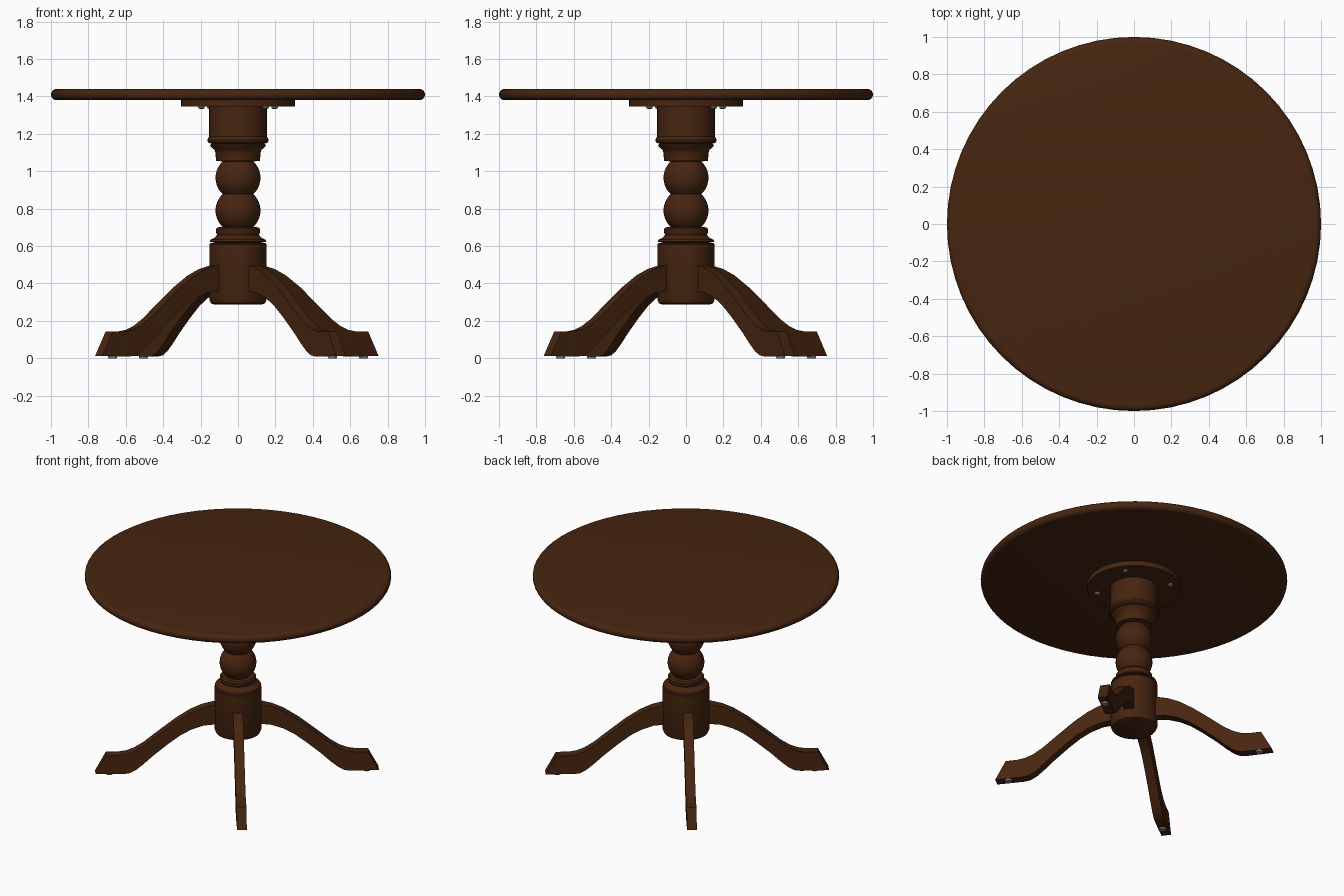
import bpy, bmesh, math
from mathutils import Matrix

cube = bpy.data.objects.get("Cube")
if cube:
    bpy.data.objects.remove(cube, do_unlink=True)


def make_material(name, rgb):
    mat = bpy.data.materials.new(name)
    mat.use_nodes = True
    mat.diffuse_color = (*rgb, 1)
    mat.node_tree.nodes["Principled BSDF"].inputs["Base Color"].default_value = (*rgb, 1)
    return mat


wood = make_material("dark brown wood", (0.062, 0.0185, 0.005))
metal = make_material("grey metal", (0.22, 0.22, 0.22))


def finish(name, bm, mat, angle=35):
    bmesh.ops.recalc_face_normals(bm, faces=bm.faces)
    mesh = bpy.data.meshes.new(name)
    bm.to_mesh(mesh)
    bm.free()
    mesh.materials.append(mat)
    obj = bpy.data.objects.new(name, mesh)
    bpy.context.collection.objects.link(obj)
    bpy.ops.object.select_all(action="DESELECT")
    obj.select_set(True)
    bpy.context.view_layer.objects.active = obj
    bpy.ops.object.shade_smooth_by_angle(angle=math.radians(angle))
    return obj


def lathe(name, profile, mat, steps=48, at=(0, 0, 0)):
    """Spin an (radius, height) outline around the vertical axis."""
    bm = bmesh.new()
    rings = []
    for r, z in profile:
        rings.append([bm.verts.new((r * math.cos(math.tau * i / steps),
                                    r * math.sin(math.tau * i / steps), z))
                      for i in range(steps)])
    for low, high in zip(rings, rings[1:]):
        for i in range(steps):
            j = (i + 1) % steps
            bm.faces.new((low[i], low[j], high[j], high[i]))
    bm.faces.new(rings[0])
    bm.faces.new(rings[-1])
    obj = finish(name, bm, mat)
    obj.location = at
    return obj


def ball(z, r, limit):
    """Outline of a sphere cut off at +-limit degrees of latitude."""
    angles = [math.radians(-limit + 2 * limit * i / 12) for i in range(13)]
    return [(r * math.cos(a), z + r * math.sin(a)) for a in angles]


# Round top with a rounded rim, and its mounting plate
rim = [(0.97 + 0.03 * math.cos(a), 1.41 + 0.03 * math.sin(a))
       for a in (math.radians(-90 + 22.5 * i) for i in range(9))]
lathe("table_top", rim, wood, 64)
lathe("mounting_plate", [(0.305, 1.345), (0.305, 1.382)], wood)

# Turned pedestal
base = [(0.13, 0.288), (0.145, 0.295), (0.153, 0.315), (0.153, 0.608),
        (0.148, 0.615), (0.125, 0.618), (0.152, 0.624), (0.148, 0.634),
        (0.125, 0.645), (0.112, 0.66), (0.118, 0.675), (0.118, 0.69), (0.11, 0.7)]
capital = [(0.118, 1.055), (0.12, 1.1), (0.126, 1.115), (0.145, 1.13),
           (0.15, 1.14), (0.142, 1.147), (0.16, 1.155), (0.164, 1.166),
           (0.16, 1.178), (0.154, 1.185), (0.154, 1.347)]
lathe("pedestal", base + ball(0.79, 0.12, 47) + ball(0.965, 0.12, 47) + capital, wood)

# Four curved legs, each with a foot pad, and a screw above it
UPPER = [(0.1, 0.497), (0.16, 0.495), (0.23, 0.477), (0.305, 0.443), (0.4, 0.38),
         (0.51, 0.292), (0.61, 0.21), (0.67, 0.172), (0.72, 0.152), (0.775, 0.143),
         (0.855, 0.143), (0.925, 0.012)]
LOWER = [(0.74, 0.01), (0.7, 0.016), (0.66, 0.038), (0.61, 0.08), (0.55, 0.137),
         (0.45, 0.222), (0.37, 0.283), (0.3, 0.322), (0.22, 0.35), (0.1, 0.362)]
HALF = 0.032


def leg(name, angle):
    bm = bmesh.new()
    side = bm.faces.new([bm.verts.new((r, -HALF, z)) for r, z in UPPER + LOWER])
    out = bmesh.ops.extrude_face_region(bm, geom=[side])
    moved = [v for v in out["geom"] if isinstance(v, bmesh.types.BMVert)]
    bmesh.ops.translate(bm, verts=moved, vec=(0, 2 * HALF, 0))
    bmesh.ops.transform(bm, verts=bm.verts, matrix=Matrix.Rotation(angle, 4, "Z"))
    return finish(name, bm, wood)


for i in range(4):
    a = math.radians(37 + 90 * i)
    c, s = math.cos(a), math.sin(a)
    leg(f"leg_{i + 1}", a).location = (-0.006, -0.003, 0)
    lathe(f"foot_pad_{i + 1}", [(0.022, 0), (0.025, 0.012)], metal, 16,
          (0.84 * c, 0.84 * s, 0))
    lathe(f"plate_screw_{i + 1}", [(0.008, 1.332), (0.016, 1.337), (0.018, 1.346)],
          metal, 12, (0.245 * c, 0.245 * s, 0))
